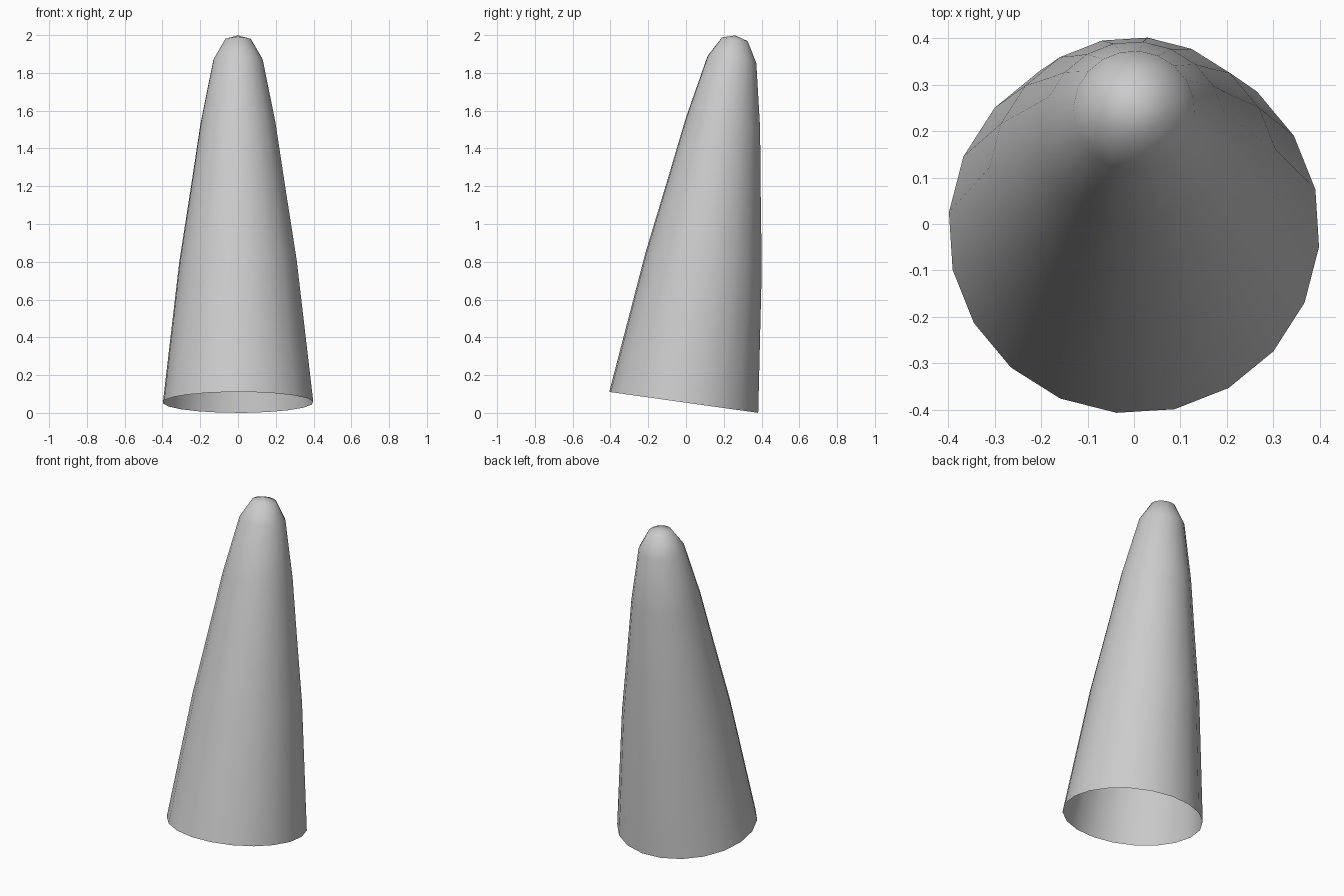
import bpy, bmesh
from math import radians, sin, cos, pi
from mathutils import Matrix, Vector

if "Cube" in bpy.data.objects:
    bpy.data.objects.remove(bpy.data.objects["Cube"])

SIDES = 20
TILT = radians(8)
# Profile along the horn axis: (distance from base, radius)
PROFILE = [(0, 0.4), (0.757, 0.312), (1.15, 0.251), (1.495, 0.199),
           (1.833, 0.131), (1.941, 0.069)]
TIP = 1.962

# Lean the axis towards the back, with the lowest rim point on z = 0
place = (Matrix.Translation((0, -0.012, 0.4 * sin(TILT)))
         @ Matrix.Rotation(-TILT, 4, 'X')
         @ Matrix.Rotation(radians(-5.4), 4, 'Z'))

# Horn shell: stacked rings, open base, rounded tip
bm = bmesh.new()
rings = []
for h, r in PROFILE:
    rings.append([bm.verts.new(place @ Vector((r * cos(2 * pi * i / SIDES),
                                               r * sin(2 * pi * i / SIDES), h)))
                  for i in range(SIDES)])
tip = bm.verts.new(place @ Vector((0, 0, TIP)))
for i in range(SIDES):
    j = (i + 1) % SIDES
    for a, b in zip(rings, rings[1:]):
        bm.faces.new((a[i], a[j], b[j], b[i]))
    bm.faces.new((rings[-1][i], rings[-1][j], tip))
for f in bm.faces:
    f.smooth = True

mesh = bpy.data.meshes.new("horn")
bm.to_mesh(mesh)
bm.free()
horn = bpy.data.objects.new("horn", mesh)
bpy.context.collection.objects.link(horn)
